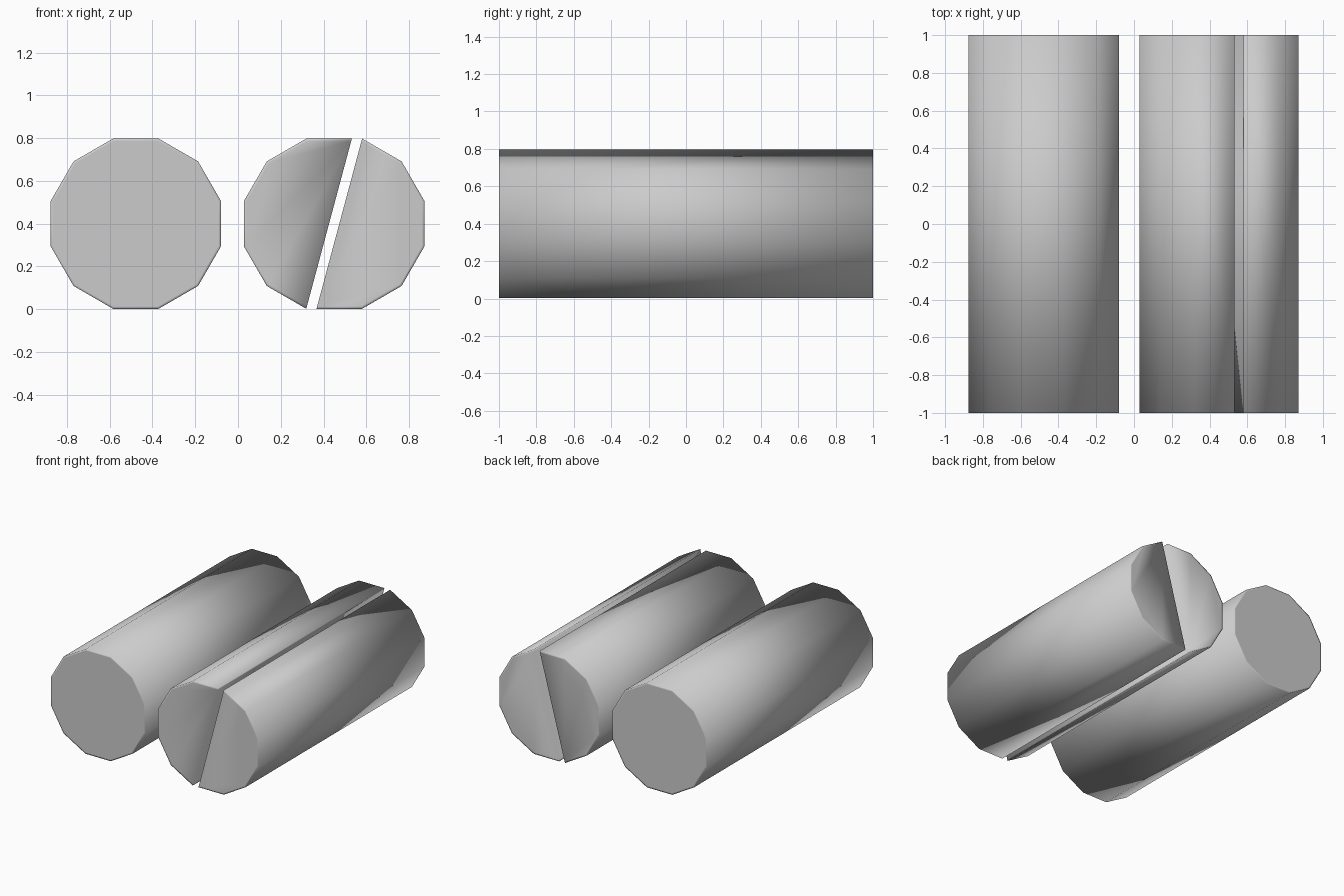
import bpy, bmesh
from math import cos, sin, radians
from mathutils import Vector

if "Cube" in bpy.data.objects:
    bpy.data.objects.remove(bpy.data.objects["Cube"])

SIDES = 12
RADIUS = 0.398 / cos(radians(15))


def make_log(name, x, split=0):
    """12-sided log along y; split=-1/1 keeps the left/right half."""
    bm = bmesh.new()
    ring = []
    for i in range(SIDES):
        a = radians(15 + 360 / SIDES * i)
        ring.append(bm.verts.new((RADIUS * cos(a), -1, RADIUS * sin(a))))
    front = bm.faces.new(ring)
    back = bmesh.ops.extrude_face_region(bm, geom=[front], use_keep_orig=True)["geom"]
    bmesh.ops.translate(bm, vec=(0, 2, 0),
                        verts=[g for g in back if isinstance(g, bmesh.types.BMVert)])
    bmesh.ops.recalc_face_normals(bm, faces=bm.faces[:])

    # thin rim around each end
    caps = [f for f in bm.faces if len(f.verts) == SIDES]
    bmesh.ops.inset_individual(bm, faces=caps, thickness=0.012)

    # split plane through opposite corners, then close the cut face
    if split:
        normal = Vector((sin(radians(75)), 0, -cos(radians(75)))) * -split
        bmesh.ops.bisect_plane(bm, geom=bm.verts[:] + bm.edges[:] + bm.faces[:],
                               dist=0.0001, plane_co=(0, 0, 0),
                               plane_no=normal, clear_outer=True)
        bmesh.ops.holes_fill(bm, edges=[e for e in bm.edges if e.is_boundary])
    bmesh.ops.recalc_face_normals(bm, faces=bm.faces[:])

    for f in bm.faces:
        f.smooth = True
    mesh = bpy.data.meshes.new(name)
    bm.to_mesh(mesh)
    bm.free()
    obj = bpy.data.objects.new(name, mesh)
    obj.location = (x, 0, 0.4)
    bpy.context.collection.objects.link(obj)
    return obj


# whole log and the two halves of the split log
make_log("whole_log", -0.478)
make_log("split_log_left", 0.426, -1)
make_log("split_log_right", 0.474, 1)
